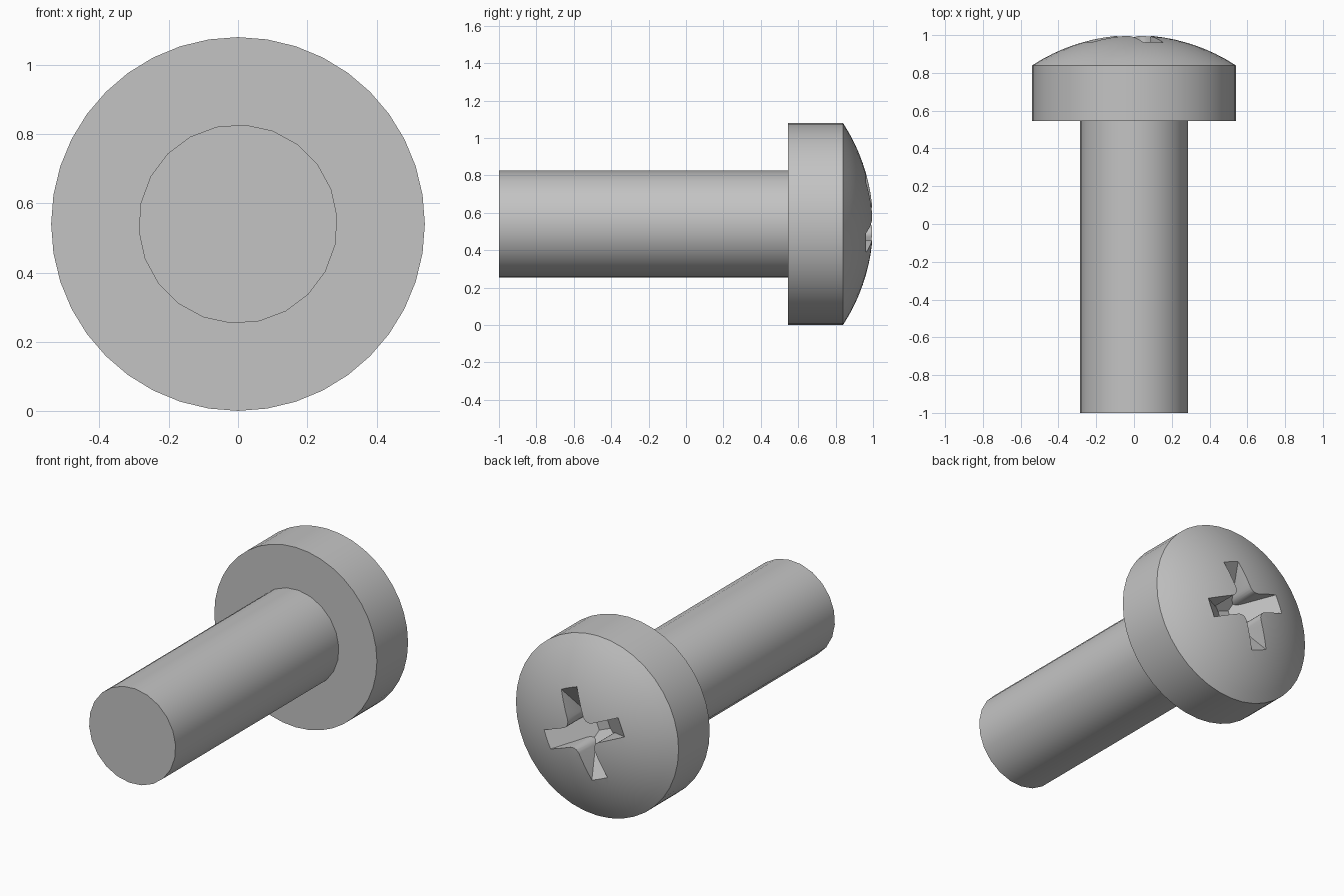
import bpy, bmesh
from math import sin, cos, pi, sqrt, radians

if "Cube" in bpy.data.objects:
    bpy.data.objects.remove(bpy.data.objects["Cube"], do_unlink=True)

AXIS_Z = 0.54          # height of the screw axis
HEAD_R = 0.539
SHANK_R = 0.287
TIP_Y, NECK_Y, RIM_Y, CROWN_Y = -1.0, 0.545, 0.84, 1.0
TURN = radians(-22.5)  # rotation of the cross recess

steel = bpy.data.materials.new("grey steel")
steel.use_nodes = True
grey = (0.55, 0.55, 0.55, 1)
steel.diffuse_color = grey
steel.node_tree.nodes["Principled BSDF"].inputs["Base Color"].default_value = grey


def loft(name, rings):
    """Skin a list of closed rings of (x, y, z) points and cap both ends."""
    bm = bmesh.new()
    loops = [[bm.verts.new(p) for p in ring] for ring in rings]
    n = len(loops[0])
    for a, b in zip(loops, loops[1:]):
        for i in range(n):
            j = (i + 1) % n
            bm.faces.new((a[i], a[j], b[j], b[i]))
    bm.faces.new(loops[0])
    bm.faces.new(loops[-1])
    bmesh.ops.recalc_face_normals(bm, faces=bm.faces)
    mesh = bpy.data.meshes.new(name)
    bm.to_mesh(mesh)
    bm.free()
    mesh.materials.append(steel)
    obj = bpy.data.objects.new(name, mesh)
    bpy.context.collection.objects.link(obj)
    return obj


def circle(r, y, n, phase=0.0):
    return [(r * cos(phase + 2 * pi * i / n), y,
             AXIS_Z + r * sin(phase + 2 * pi * i / n)) for i in range(n)]


def activate(obj):
    bpy.ops.object.select_all(action='DESELECT')
    obj.select_set(True)
    bpy.context.view_layer.objects.active = obj


def boolean(obj, other, operation):
    """Apply a boolean and discard the helper."""
    mod = obj.modifiers.new("cut", 'BOOLEAN')
    mod.object, mod.operation, mod.solver = other, operation, 'EXACT'
    activate(obj)
    bpy.ops.object.modifier_apply(modifier=mod.name)
    bpy.data.objects.remove(other, do_unlink=True)


# Shank: plain cylinder
shank = loft("shank", [circle(SHANK_R, y, 22, radians(86)) for y in (TIP_Y, NECK_Y)])

# Head: straight band and a spherical crown
rise = CROWN_Y - RIM_Y
sphere_r = (HEAD_R ** 2 + rise ** 2) / (2 * rise)
rings = [circle(HEAD_R, NECK_Y, 40)]
STEPS = 10
for i in range(STEPS):
    r = HEAD_R * (1 - i / STEPS)
    y = CROWN_Y - sphere_r + sqrt(sphere_r ** 2 - r ** 2)
    rings.append(circle(r, y, 40))
rings.append(circle(0.01, CROWN_Y, 40))
head = loft("head", rings)

# Cross recess: filleted cross prism narrowed by an inverted pyramid
HALF_W, FILLET, REACH = 0.056, 0.045, 0.6
outline = []
for k in range(4):
    arm = TURN + k * pi / 2
    pts = [(REACH, -HALF_W), (REACH, HALF_W)]
    for s in range(6):
        t = 1.5 * pi - s * pi / 10
        pts.append((HALF_W + FILLET * (1 + cos(t)), HALF_W + FILLET * (1 + sin(t))))
    outline += [(u * cos(arm) - v * sin(arm), u * sin(arm) + v * cos(arm)) for u, v in pts]
cross = loft("recess_cutter", [[(x, y, AXIS_Z + z) for x, z in outline] for y in (0.7, 1.1)])

FLOOR_Y, FLOOR_R, SLOPE = 0.79, 0.04, 1.31
pyramid = loft("recess_taper", [
    circle(sqrt(2) * (FLOOR_R + SLOPE * (y - FLOOR_Y)), y, 4, TURN + pi / 4)
    for y in (FLOOR_Y, 1.1)])
cross.hide_render = pyramid.hide_render = True
boolean(cross, pyramid, 'INTERSECT')
boolean(head, cross, 'DIFFERENCE')

# Smooth round walls, sharp rims
for obj in (shank, head):
    activate(obj)
    bpy.ops.object.shade_smooth_by_angle(angle=radians(25))
